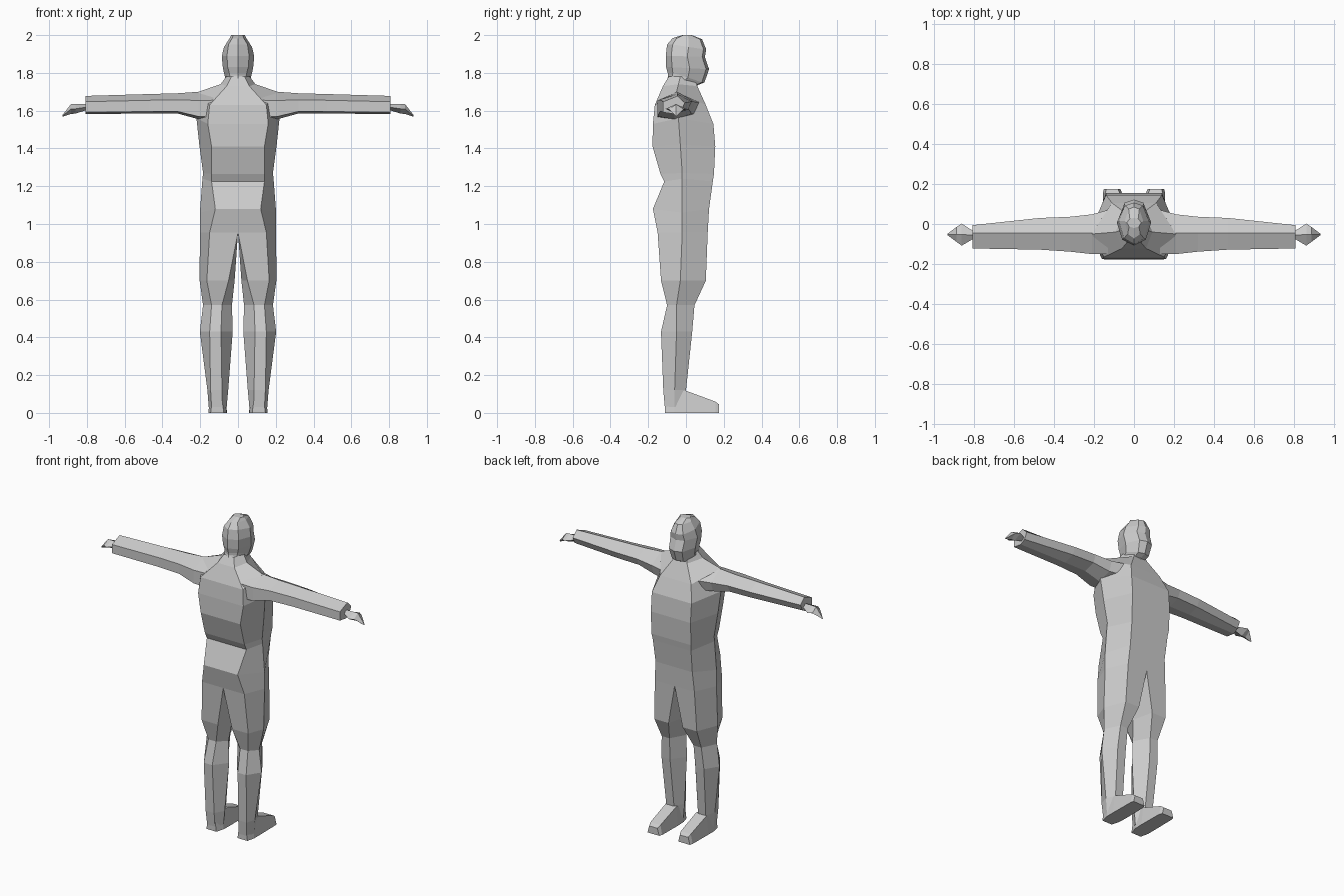
import bpy, bmesh

grey = bpy.data.materials.new("light grey")
grey.diffuse_color = (0.6, 0.6, 0.6, 1)


def loft(name, rings, closed=True, caps=(True, True), mirror=True):
    """Skin a list of equal-length rings; mirror the part across x = 0."""
    bm = bmesh.new()
    rows = [[bm.verts.new(p) for p in r] for r in rings]
    n = len(rows[0])
    for a, b in zip(rows, rows[1:]):
        for i in range(n if closed else n - 1):
            j = (i + 1) % n
            bm.faces.new((a[i], a[j], b[j], b[i]))
    if caps[0]:
        bm.faces.new(rows[0])
    if caps[1]:
        bm.faces.new(rows[-1])
    if mirror:
        geo = bm.verts[:] + bm.edges[:] + bm.faces[:]
        bmesh.ops.mirror(bm, geom=geo, axis='X', merge_dist=0.0005)
    bmesh.ops.remove_doubles(bm, verts=bm.verts, dist=0.0005)
    bmesh.ops.recalc_face_normals(bm, faces=bm.faces)
    me = bpy.data.meshes.new(name)
    bm.to_mesh(me)
    bm.free()
    me.materials.append(grey)
    ob = bpy.data.objects.new(name, me)
    bpy.context.collection.objects.link(ob)
    return ob


# Torso: z, side z, half width, side y, front x, front y, back x, back y
torso = [
    (1.78, 1.78, .062, -.03, .035, .04, .035, -.092),
    (1.73, 1.74, .092, -.04, .05, .06, .06, -.122),
    (1.63, 1.70, .21, -.05, .11, .105, .15, -.165),
    (1.53, 1.56, .22, -.04, .14, .145, .16, -.175),
    (1.41, 1.42, .205, -.03, .14, .155, .14, -.177),
    (1.265, 1.27, .185, -.02, .14, .148, .14, -.135),
    (1.225, 1.24, .188, -.02, .135, .142, .14, -.115),
    (1.08, 1.06, .202, -.02, .13, .122, .12, -.175),
    (.955, .955, .202, -.02, .14, .115, .15, -.15),
]
loft("torso", [[(0, yf, z), (xf, yf, z), (w, ys, zs), (xb, yb, z), (0, yb, z)]
               for z, zs, w, ys, xf, yf, xb, yb in torso],
     closed=False, caps=(False, False))

# Legs: z, outer x, side y, front x, front y, back x, back y, inner x, inner edge x
legs = [
    (.955, .202, -.02, .14, .115, .15, -.15, 0, 0),
    (.70, .203, -.03, .15, .105, .165, -.132, .018, .05),
    (.57, .185, -.05, .14, .045, .14, -.10, .032, .085),
    (.43, .202, -.05, .15, .033, .15, -.132, .028, .09),
    (.12, .162, -.06, .14, .0, .145, -.12, .052, .085),
    (.03, .155, -.06, .14, -.01, .14, -.112, .06, .085),
]
loft("legs", [[(xe, yf, z), (xf, yf, z), (w, ys, z), (xb, yb, z), (xe, yb, z), (xi, ys, z)]
              for z, w, ys, xf, yf, xb, yb, xi, xe in legs], caps=(False, True))

# Feet: wedge slices from heel to toe (y, inner x, outer x, top z)
feet = [(-.112, .075, .145, .09), (-.06, .06, .157, .11),
        (-.002, .058, .157, .118), (.155, .06, .155, .06), (.175, .068, .15, .045)]
loft("feet", [[(a, y, 0), (b, y, 0), (b - .012, y, t), (a + .012, y, t)]
              for y, a, b, t in feet])

# Arms: x, front y, back y, bottom z, top z
arms = [
    (.13, .07, -.15, 1.55, 1.705), (.21, .048, -.15, 1.555, 1.70),
    (.32, .036, -.138, 1.585, 1.692), (.47, .03, -.128, 1.585, 1.688),
    (.807, -.006, -.122, 1.582, 1.678),
]


def arm_ring(x, yf, yb, z0, z1):
    h = z1 - z0
    return [(x, -.045, z1), (x, yf, z0 + .62 * h), (x, yf - .02, z0 + .2 * h),
            (x, -.06, z0), (x, yb, z0 + .1 * h), (x, yb, z0 + .68 * h)]


loft("arms", [arm_ring(*a) for a in arms])

# Hands: faceted diamonds tapering at the wrist and fingertips (x, y, half y, z, half z)
hands = [(.79, -.055, .012, 1.62, .014), (.86, -.053, .055, 1.61, .025),
         (.885, -.052, .038, 1.608, .026), (.93, -.052, .004, 1.572, .004)]
loft("hands", [[(x, y + h, z), (x, y, z + t), (x, y - h, z), (x, y, z - t)]
               for x, y, h, z, t in hands])

# Head and neck: back z, front z, half width, back y, front y
head = [
    (1.73, 1.71, .07, -.11, .05), (1.785, 1.735, .064, -.094, .062),
    (1.80, 1.75, .068, -.097, .098), (1.83, 1.82, .08, -.105, .122),
    (1.89, 1.885, .086, -.107, .10), (1.95, 1.925, .074, -.10, .107),
    (1.983, 1.978, .046, -.072, .085), (2.0, 2.0, .036, -.02, .03),
]


def head_ring(zb, zf, w, yb, yf):
    m, zm, d = (yb + yf) / 2, (zb + zf) / 2, (yf - yb) / 2
    half = [(.58 * w, m + .86 * d, zf), (w, m + .1 * d, zm), (.68 * w, m - .72 * d, zb)]
    return [(0, yf, zf)] + half + [(0, yb, zb)] + [(-x, y, z) for x, y, z in half[::-1]]


loft("head", [head_ring(*r) for r in head], mirror=False)
